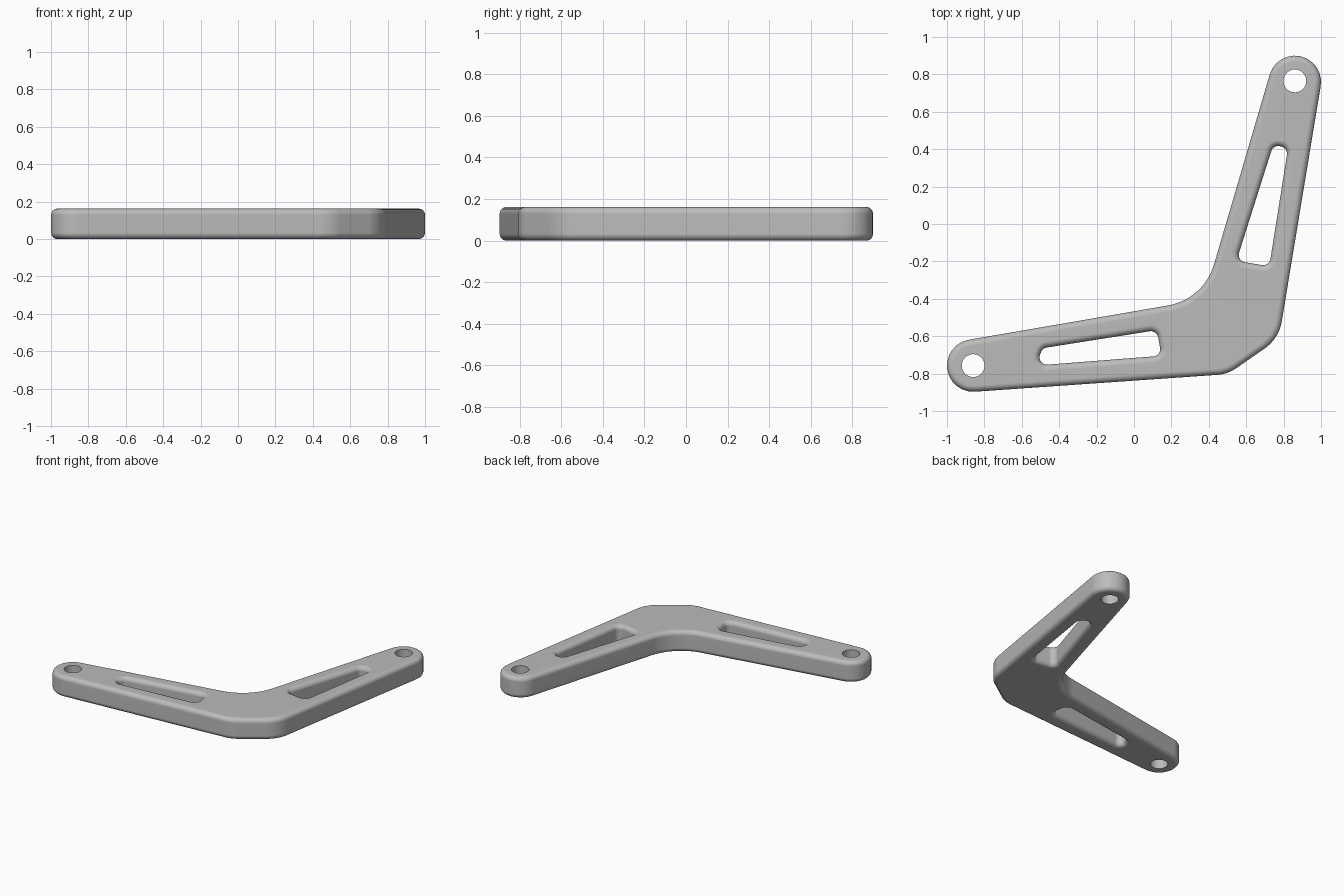
import bpy, bmesh, math
from mathutils import Vector

if "Cube" in bpy.data.objects:
    bpy.data.objects.remove(bpy.data.objects["Cube"])

HEIGHT = 0.162
FILLET = 0.033
STEPS = 6


def belt(circles, grow=0.0, seg=12):
    """Counter-clockwise loop wrapped around circles (x, y, r); negative r bends inward."""
    c = [(Vector((x, y)), r + grow) for x, y, r in circles]
    normals = []
    for i, (p, r) in enumerate(c):
        q, s = c[(i + 1) % len(c)]
        d = q - p
        k = (r - s) / d.length
        d.normalize()
        normals.append(d * k + Vector((d.y, -d.x)) * math.sqrt(1 - k * k))
    pts = []
    for i, (p, r) in enumerate(c):
        a0 = math.atan2(normals[i - 1].y, normals[i - 1].x)
        a1 = math.atan2(normals[i].y, normals[i].x)
        sweep = (a1 - a0 + math.pi) % (2 * math.pi) - math.pi
        for j in range(seg + 1):
            a = a0 + sweep * j / seg
            pts.append((p.x + r * math.cos(a), p.y + r * math.sin(a)))
    return pts


def circle(x, y, r, n=40):
    return [(x + r * math.cos(2 * math.pi * i / n),
             y + r * math.sin(2 * math.pi * i / n)) for i in range(n)]


def wall(bm, rings):
    """Skin a stack of matching loops; return the edges of the first and last loop."""
    loops = [[bm.verts.new((x, y, z)) for x, y in pts] for pts, z in rings]
    for lo, hi in zip(loops, loops[1:]):
        for i in range(len(lo)):
            j = (i + 1) % len(lo)
            bm.faces.new((lo[i], lo[j], hi[j], hi[i]))
    return [[bm.edges.get((l[i - 1], l[i])) for i in range(len(l))]
            for l in (loops[0], loops[-1])]


# Rounded rim: (inset, height) from the bottom face to the top face
quarter = [(FILLET * (1 - math.sin(a)), FILLET * (1 - math.cos(a)))
           for a in (math.pi / 2 * i / STEPS for i in range(STEPS + 1))]
rim = quarter + [(d, HEIGHT - z) for d, z in reversed(quarter)]

# Bent arm outline: left end, two outer elbow corners, right end, inner elbow
outline = [(-0.86, -0.757, 0.14), (0.432, -0.607, 0.20), (0.573, -0.485, 0.22),
           (0.86, 0.76, 0.14), (0.13, -0.13, -0.31)]
# Tapered lightening slots
slots = [
    [(-0.465, -0.712, 0.04), (0.10, -0.668, 0.04), (0.09, -0.613, 0.04), (-0.46, -0.70, 0.04)],
    [(0.60, -0.165, 0.04), (0.69, -0.18, 0.04), (0.778, 0.375, 0.04), (0.772, 0.377, 0.04)],
]
# Pivot holes
holes = [(-0.86, -0.757, 0.061), (0.86, 0.765, 0.061)]

bm = bmesh.new()
borders = [wall(bm, [(belt(outline, -d), z) for d, z in rim])]
for s in slots:
    borders.append(wall(bm, [(belt(s, d), z) for d, z in rim]))
for h in holes:
    borders.append(wall(bm, [(circle(*h), 0), (circle(*h), HEIGHT)]))

# Flat bottom and top faces with the openings left free
for side, up in ((0, -1), (1, 1)):
    edges = [e for b in borders for e in b[side]]
    bmesh.ops.triangle_fill(bm, edges=edges, use_beauty=True, normal=(0, 0, up))
bmesh.ops.recalc_face_normals(bm, faces=bm.faces)

mesh = bpy.data.meshes.new("bent_arm")
bm.to_mesh(mesh)
bm.free()
arm = bpy.data.objects.new("bent_arm", mesh)
bpy.context.collection.objects.link(arm)

grey = bpy.data.materials.new("plain grey")
grey.diffuse_color = (0.5, 0.5, 0.5, 1)
grey.use_nodes = True
grey.node_tree.nodes["Principled BSDF"].inputs["Base Color"].default_value = grey.diffuse_color
mesh.materials.append(grey)

# Smooth fillets, crisp hole edges, flat faces
bpy.context.view_layer.objects.active = arm
arm.select_set(True)
bpy.ops.object.shade_smooth_by_angle(angle=math.radians(35))
weighted = arm.modifiers.new("flat_face_normals", 'WEIGHTED_NORMAL')
weighted.keep_sharp = True
